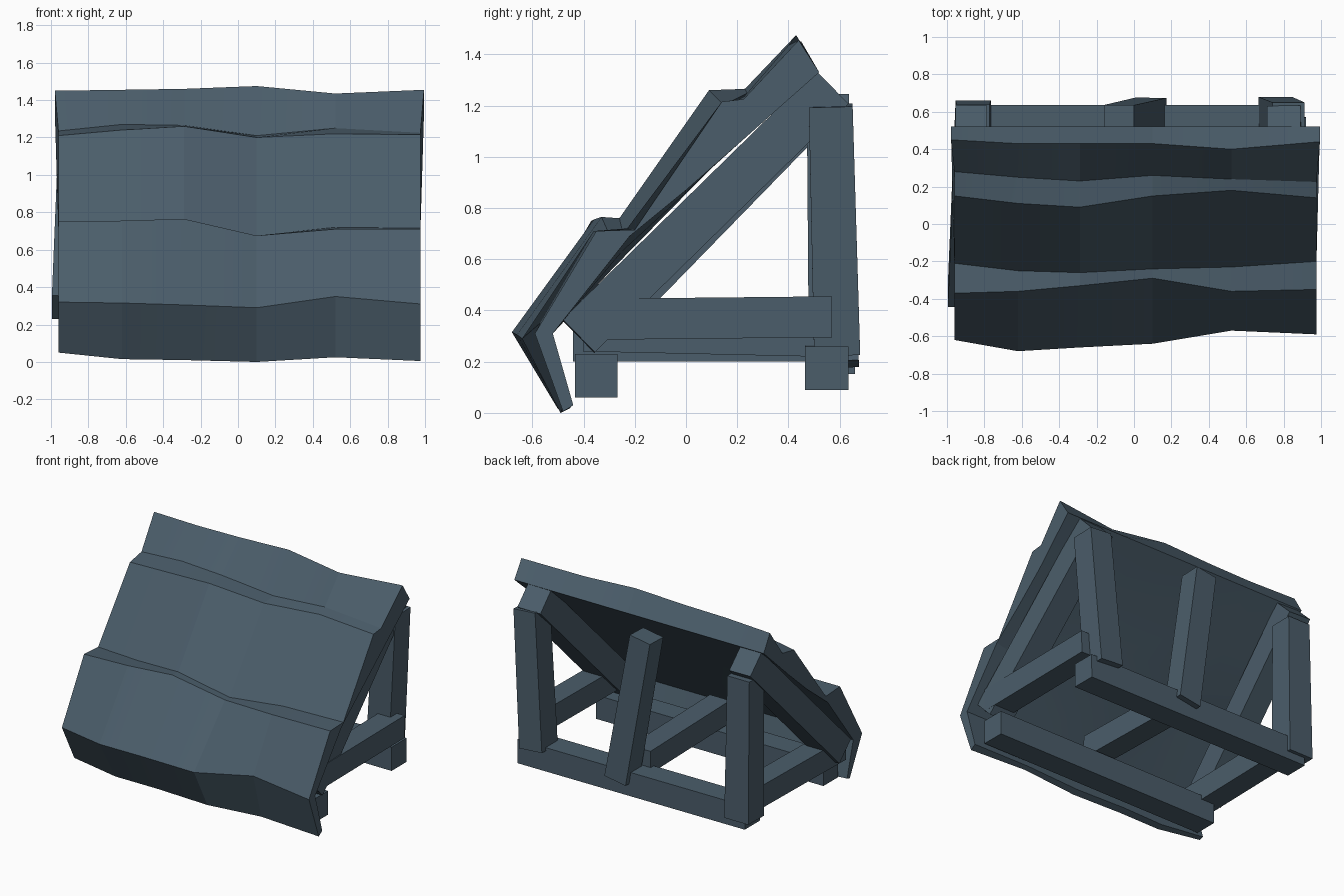
import bpy, bmesh
from mathutils import Vector

slate = bpy.data.materials.new("slate_blue")
slate.diffuse_color = (0.07, 0.11, 0.145, 1)


def finish(name, bm):
    bmesh.ops.recalc_face_normals(bm, faces=bm.faces)
    mesh = bpy.data.meshes.new(name)
    bm.to_mesh(mesh)
    bm.free()
    mesh.materials.append(slate)
    ob = bpy.data.objects.new(name, mesh)
    bpy.context.collection.objects.link(ob)
    return ob


def beam(name, a, b, width, depth, end_scale=1.0):
    """Square timber from a to b; width runs along the cross axis."""
    a, b = Vector(a), Vector(b)
    axis = (b - a).normalized()
    ref = Vector((0, 1, 0)) if abs(axis.x) > 0.9 else Vector((1, 0, 0))
    u = (ref - axis * ref.dot(axis)).normalized()
    v = axis.cross(u)
    bm = bmesh.new()
    rings = []
    for p, s in ((a, 1.0), (b, end_scale)):
        rings.append([bm.verts.new(p + u * (i * width * s / 2) + v * (j * depth * s / 2))
                      for i, j in ((-1, -1), (1, -1), (1, 1), (-1, 1))])
    r0, r1 = rings
    for k in range(4):
        n = (k + 1) % 4
        bm.faces.new((r0[k], r0[n], r1[n], r1[k]))
    bm.faces.new(r0)
    bm.faces.new(r1)
    return finish(name, bm)


# Stepped cover: each row is one edge running across x, as (y values, z values)
xs = [-0.96, -0.62, -0.29, 0.10, 0.52, 0.975]
rows = [
    ([-0.48, -0.50, -0.49, -0.49, -0.48, -0.48], [0.05, 0.015, 0.01, 0.0, 0.025, 0.005]),    # hem
    ([-0.62, -0.68, -0.66, -0.64, -0.57, -0.59], [0.32, 0.315, 0.305, 0.29, 0.35, 0.31]),    # knee
    ([-0.37, -0.36, -0.33, -0.29, -0.36, -0.35], [0.75, 0.755, 0.765, 0.675, 0.71, 0.71]),   # step 1
    ([-0.21, -0.25, -0.26, -0.24, -0.23, -0.20], [0.74, 0.75, 0.76, 0.675, 0.72, 0.715]),
    ([0.15, 0.11, 0.09, 0.15, 0.18, 0.14], [1.21, 1.24, 1.26, 1.20, 1.22, 1.215]),           # step 2
    ([0.28, 0.25, 0.23, 0.26, 0.24, 0.225], [1.235, 1.27, 1.265, 1.21, 1.25, 1.225]),
    ([0.45, 0.43, 0.43, 0.43, 0.40, 0.44], [1.45, 1.455, 1.46, 1.475, 1.435, 1.455]),        # top
    ([0.52] * 6, [1.33] * 6),                                                              # back
    ([0.21] * 6, [1.055, 1.06, 1.065, 1.065, 1.06, 1.055]),                                 # underside
    ([0.0] * 6, [0.87, 0.865, 0.86, 0.855, 0.86, 0.87]),
    ([-0.23, -0.25, -0.27, -0.28, -0.25, -0.22], [0.69, 0.65, 0.60, 0.57, 0.63, 0.69]),
    ([-0.52] * 6, [0.31] * 6),
    ([-0.45, -0.46, -0.45, -0.45, -0.45, -0.44], [0.06, 0.03, 0.03, 0.02, 0.04, 0.03]),
]
bm = bmesh.new()
grid = []
for r, (ys, zs) in enumerate(rows):
    line = []
    for i, x in enumerate(xs):
        if r in (6, 7) and i in (0, 5):     # top corners flare outwards
            x *= 1.02
        line.append(bm.verts.new((x, ys[i], zs[i])))
    grid.append(line)
n = len(rows)
for r in range(n):
    a, b = grid[r], grid[(r + 1) % n]
    for i in range(len(xs) - 1):
        bm.faces.new((a[i], a[i + 1], b[i + 1], b[i]))
for end in (0, -1):
    bm.faces.new([line[end] for line in grid])
cover = finish("stepped_cover", bm)
bpy.context.view_layer.objects.active = cover
cover.select_set(True)
bpy.ops.object.shade_smooth_by_angle(angle=0.12)

# Cross beams on the ground
beam("front_cross_beam", (-0.90, -0.35, 0.145), (0.90, -0.35, 0.145), 0.165, 0.17)
beam("back_cross_beam", (-0.91, 0.55, 0.18), (0.89, 0.55, 0.175), 0.17, 0.17)

# Floor joists from front to back
beam("left_joist", (-0.88, -0.44, 0.28), (-0.86, 0.52, 0.28), 0.16, 0.16)
beam("middle_joist", (0.01, -0.40, 0.32), (0.01, 0.50, 0.30), 0.16, 0.16)
beam("right_joist", (0.84, -0.41, 0.365), (0.84, 0.57, 0.375), 0.16, 0.16)

# Upright back posts; the middle and right ones lean
beam("left_post", (-0.86, 0.57, 0.15), (-0.86, 0.555, 1.16), 0.19, 0.18, 0.92)
beam("middle_post", (0.09, 0.595, 0.19), (-0.08, 0.56, 1.23), 0.17, 0.16, 0.95)
beam("right_post", (0.755, 0.59, 0.23), (0.825, 0.565, 1.20), 0.18, 0.18, 0.95)

# Sloped rafters under the cover
beam("left_rafter", (-0.91, -0.38, 0.29), (-0.87, 0.57, 1.265), 0.17, 0.18)
beam("right_rafter", (0.83, -0.42, 0.30), (0.80, 0.57, 1.27), 0.18, 0.18)
